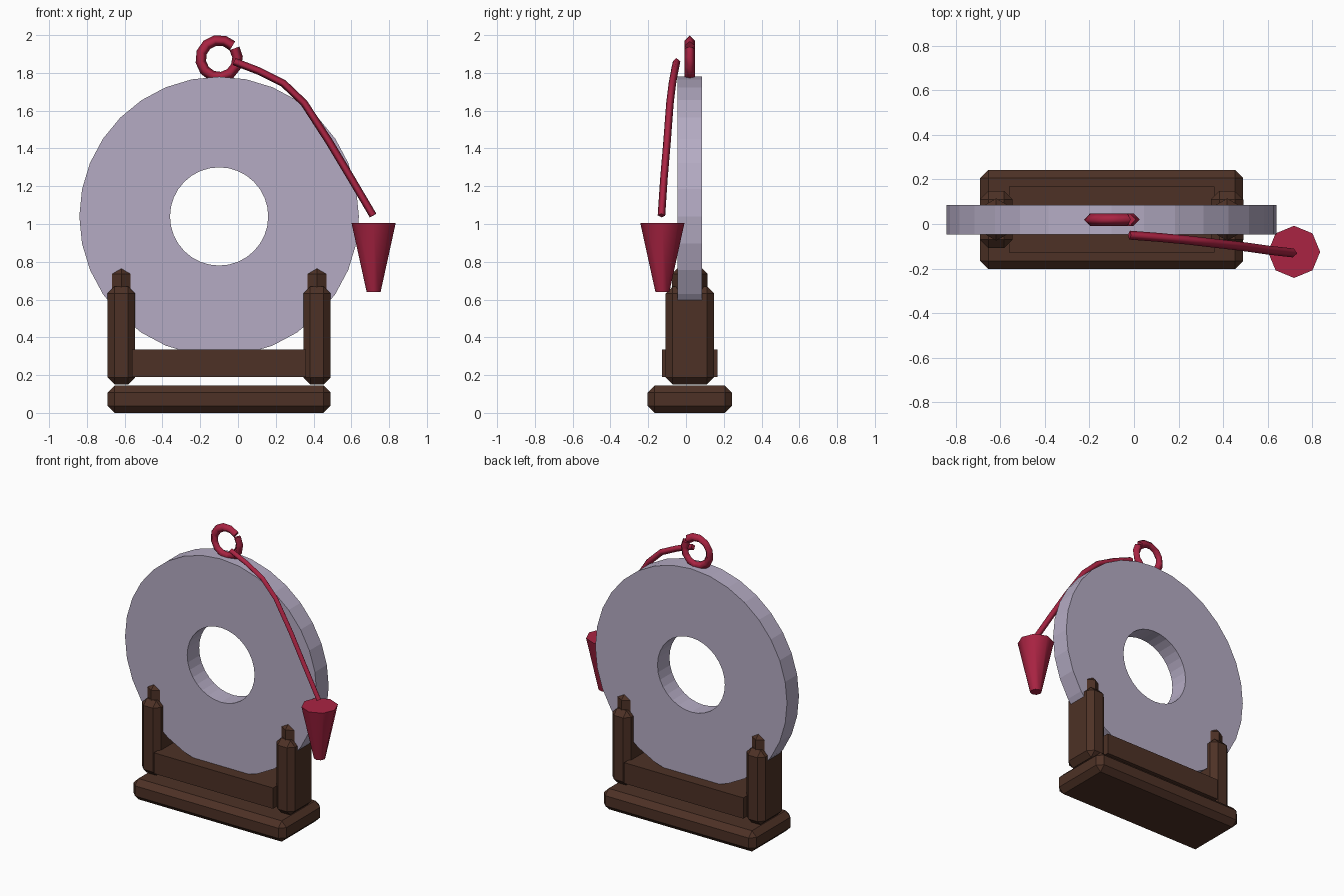
import bpy, bmesh, math
from mathutils import Vector

cube = bpy.data.objects.get("Cube")
if cube:
    bpy.data.objects.remove(cube, do_unlink=True)


def material(name, rgb):
    m = bpy.data.materials.new(name)
    m.use_nodes = True
    m.diffuse_color = (*rgb, 1)
    m.node_tree.nodes["Principled BSDF"].inputs["Base Color"].default_value = (*rgb, 1)
    return m


STONE = material("pale lilac stone", (0.46, 0.41, 0.55))
WOOD = material("dark wood", (0.075, 0.031, 0.019))
RED = material("crimson cord", (0.40, 0.017, 0.055))
MID_X, MID_Y = -0.1, 0.02


def finish(name, bm, mat):
    bmesh.ops.recalc_face_normals(bm, faces=bm.faces)
    mesh = bpy.data.meshes.new(name)
    bm.to_mesh(mesh)
    bm.free()
    mesh.materials.append(mat)
    obj = bpy.data.objects.new(name, mesh)
    bpy.context.collection.objects.link(obj)
    return obj


def chamfered_box(name, centre, size, cut):
    """Box whose edges are cut back by a separate amount along each axis."""
    bm = bmesh.new()
    half = Vector(size) / 2
    for full in range(3):
        for sx in (-1, 1):
            for sy in (-1, 1):
                for sz in (-1, 1):
                    p = [s * (half[i] - (0 if i == full else cut[i]))
                         for i, s in enumerate((sx, sy, sz))]
                    bm.verts.new(Vector(centre) + Vector(p))
    bmesh.ops.remove_doubles(bm, verts=bm.verts, dist=0.0005)
    bmesh.ops.convex_hull(bm, input=bm.verts)
    bmesh.ops.dissolve_limit(bm, angle_limit=0.01, verts=bm.verts, edges=bm.edges)
    return finish(name, bm, WOOD)


def cord(name, points, radius):
    """Four-sided tube along a path."""
    curve = bpy.data.curves.new(name, "CURVE")
    curve.dimensions = "3D"
    curve.bevel_depth = radius
    curve.bevel_resolution = 0
    curve.use_fill_caps = True
    line = curve.splines.new("POLY")
    line.points.add(len(points) - 1)
    for p, co in zip(line.points, points):
        p.co = (*co, 1)
    line.use_smooth = True
    curve.materials.append(RED)
    obj = bpy.data.objects.new(name, curve)
    bpy.context.collection.objects.link(obj)
    return obj


# Stand: base, cross beam, two posts with finials
chamfered_box("base", (MID_X, MID_Y, 0.073), (1.18, 0.445, 0.145), (0.037,) * 3)
chamfered_box("cross_beam", (MID_X, MID_Y, 0.263), (0.92, 0.295, 0.145), (0, 0, 0))
for side, label in ((1, "left"), (-1, "right")):
    x = MID_X + side * 0.518
    chamfered_box(label + "_post", (x, MID_Y, 0.41), (0.145, 0.255, 0.52), (0.037,) * 3)
    chamfered_box(label + "_finial", (x, MID_Y, 0.685), (0.12, 0.19, 0.17), (0.06, 0.035, 0.035))

# Stone ring: rectangular section spun round its axis
bm = bmesh.new()
centre = Vector((MID_X, MID_Y, 1.04))
section = [bm.verts.new(centre + Vector((r, y, 0)))
           for r, y in ((0.26, -0.066), (0.74, -0.066), (0.74, 0.066), (0.26, 0.066))]
edges = [bm.edges.new((section[i], section[(i + 1) % 4])) for i in range(4)]
bmesh.ops.spin(bm, geom=section + edges, cent=centre, axis=(0, 1, 0),
               angle=math.tau, steps=32, use_merge=True)
bmesh.ops.remove_doubles(bm, verts=bm.verts, dist=0.0005)
finish("stone_disc", bm, STONE)

# Hanging loop with a small open joint
loop = []
for i in range(13):
    a = math.radians(44 + i * 350 / 12)
    loop.append((MID_X + 0.098 * math.cos(a), MID_Y, 1.875 + 0.098 * math.sin(a)))
cord("hanging_loop", loop, 0.028)

# Draped cord
cord("draped_cord", [(-0.02, -0.05, 1.86), (0.11, -0.06, 1.81), (0.24, -0.072, 1.745),
                     (0.35, -0.085, 1.64), (0.48, -0.1, 1.44), (0.60, -0.117, 1.24),
                     (0.715, -0.13, 1.045)], 0.02)

# Tassel: tapered octagon
bm = bmesh.new()
bmesh.ops.create_cone(bm, cap_ends=True, segments=8, radius1=0.037, radius2=0.117, depth=0.365)
bmesh.ops.translate(bm, verts=bm.verts, vec=(0.718, -0.125, 0.823))
tassel = finish("tassel", bm, RED)
for poly in tassel.data.polygons:
    poly.use_smooth = abs(poly.normal.z) < 0.9
